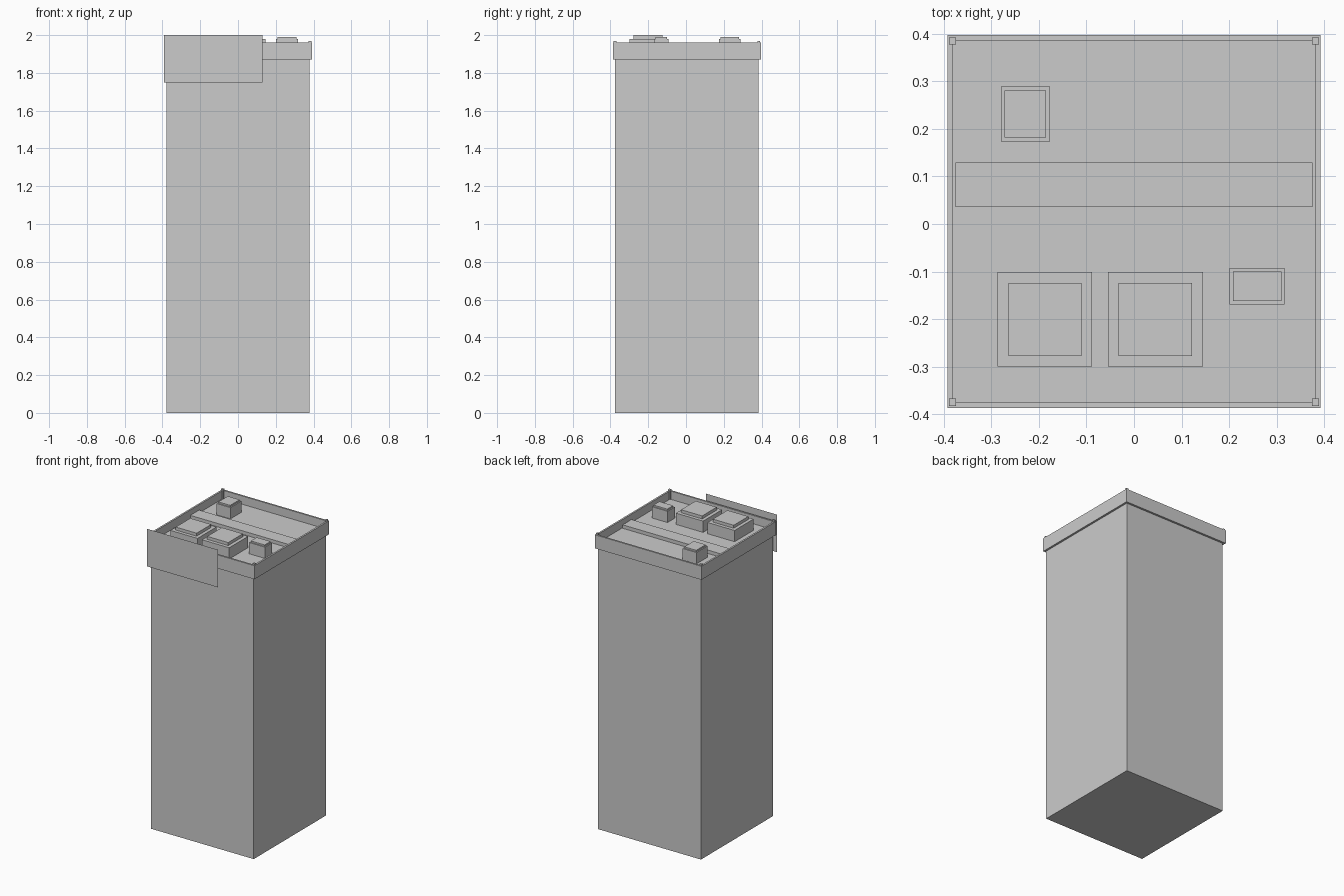
import bpy, bmesh
from mathutils import Vector

if "Cube" in bpy.data.objects:
    bpy.data.objects.remove(bpy.data.objects["Cube"])

CY = 0.005          # tower sits slightly behind the sign's plane
ROOF_Z = 1.905
RIM_Z = 1.96


def finish(name, bm):
    mesh = bpy.data.meshes.new(name)
    bm.to_mesh(mesh)
    bm.free()
    obj = bpy.data.objects.new(name, mesh)
    bpy.context.collection.objects.link(obj)
    return obj


def add_box(bm, x, y, z):
    """Add a box from (min, max) ranges and return its top face."""
    verts = bmesh.ops.create_cube(bm, size=1)["verts"]
    for v in verts:
        v.co = Vector([(r[0] + r[1]) / 2 + c * (r[1] - r[0])
                       for c, r in zip(v.co, (x, y, z))])
    faces = {f for v in verts for f in v.link_faces}
    return max(faces, key=lambda f: f.calc_center_median().z)


def step_top(bm, face, inset, dz):
    """Inset a top face, then raise or sink it with vertical walls."""
    bmesh.ops.inset_region(bm, faces=[face], thickness=inset)
    new = bmesh.ops.extrude_discrete_faces(bm, faces=[face])["faces"][0]
    bmesh.ops.translate(bm, verts=new.verts, vec=(0, 0, dz))
    bmesh.ops.recalc_face_normals(bm, faces=bm.faces)


# Tower body
bm = bmesh.new()
add_box(bm, (-0.379, 0.379), (CY - 0.381, CY + 0.379), (0, 1.885))
finish("tower_body", bm)

# Overhanging parapet with sunken roof
bm = bmesh.new()
top = add_box(bm, (-0.3925, 0.3925), (CY - 0.3925, CY + 0.3925), (1.87, RIM_Z))
step_top(bm, top, 0.0165, ROOF_Z - RIM_Z)
finish("parapet_and_roof", bm)

# Corner posts on the parapet
bm = bmesh.new()
for sx in (-1, 1):
    for sy in (-1, 1):
        cx, cy = sx * 0.382, CY + sy * 0.38
        add_box(bm, (cx - 0.0075, cx + 0.0075), (cy - 0.0075, cy + 0.0075),
                (ROOF_Z, 1.97))
finish("corner_posts", bm)

# Raised strip across the roof
bm = bmesh.new()
add_box(bm, (-0.376, 0.376), (0.036, 0.129), (ROOF_Z, 1.928))
finish("roof_strip", bm)

# Rooftop units: name, x range, y range, inset, cap height
units = [
    ("large_unit_left", (-0.287, -0.088), (-0.300, -0.101), 0.032, 0.02),
    ("large_unit_right", (-0.055, 0.145), (-0.300, -0.101), 0.032, 0.02),
    ("small_vent_front", (0.201, 0.317), (-0.169, -0.093), 0.010, 0.01),
    ("small_vent_back", (-0.280, -0.177), (0.174, 0.289), 0.011, 0.01),
]
for name, x, y, inset, cap in units:
    bm = bmesh.new()
    step_top(bm, add_box(bm, x, y, (ROOF_Z, 1.98)), inset, cap)
    finish(name, bm)

# Flat blank sign panel on the front
bm = bmesh.new()
corners = [(-0.391, 1.75), (0.13, 1.75), (0.13, 2.0), (-0.391, 2.0)]
bm.faces.new([bm.verts.new((x, -0.3975, z)) for x, z in corners])
finish("sign_panel", bm)
